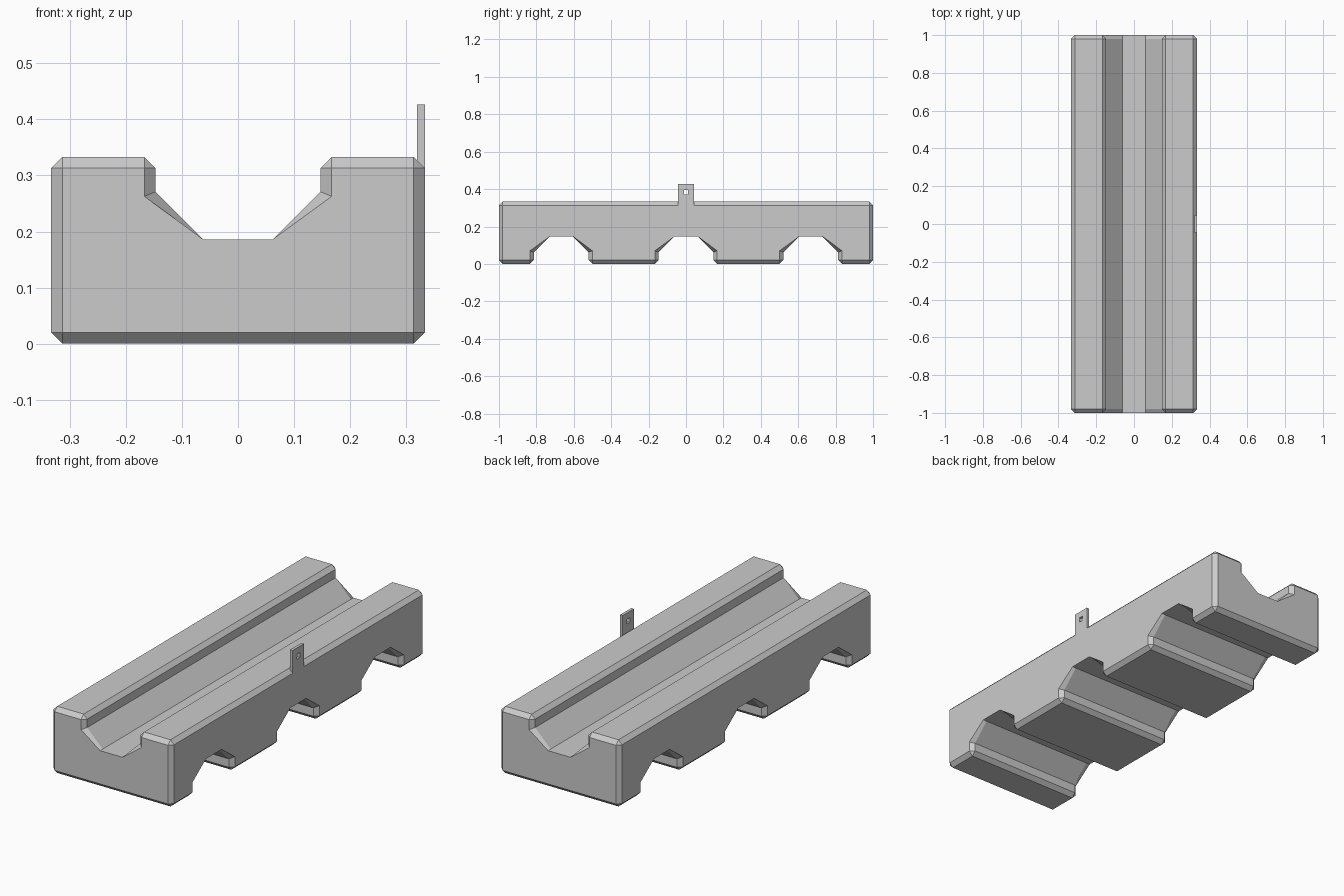
import bpy
import bmesh
from mathutils import Matrix, Vector

if "Cube" in bpy.data.objects:
    bpy.data.objects.remove(bpy.data.objects["Cube"], do_unlink=True)

WIDTH, LENGTH, HEIGHT = 0.666, 2.0, 0.333
DEPTH, CHAMFER = 0.147, 0.02
FLOOR = HEIGHT - DEPTH

grey = bpy.data.materials.new("concrete_grey")
grey.use_nodes = True
grey.diffuse_color = (0.6, 0.6, 0.6, 1)
grey.node_tree.nodes["Principled BSDF"].inputs["Base Color"].default_value = (0.6, 0.6, 0.6, 1)


def add_object(name, bm):
    bmesh.ops.recalc_face_normals(bm, faces=bm.faces)
    mesh = bpy.data.meshes.new(name)
    bm.to_mesh(mesh)
    bm.free()
    mesh.materials.append(grey)
    obj = bpy.data.objects.new(name, mesh)
    bpy.context.collection.objects.link(obj)
    return obj


def add_box(name, size, centre):
    bm = bmesh.new()
    bmesh.ops.create_cube(bm, size=1, matrix=Matrix.Translation(centre) @ Matrix.Diagonal((*size, 1)))
    return add_object(name, bm)


def add_channel_cutter(name, length, matrix):
    """Prism along y: straight walls, then slopes down to a flat floor at z = 0."""
    half = [(0.062, 0), (0.147, 0.085), (0.147, 0.3)]
    profile = half + [(-x, z) for x, z in reversed(half)]
    bm = bmesh.new()
    face = bm.faces.new([bm.verts.new((x, -length / 2, z)) for x, z in profile])
    ext = bmesh.ops.extrude_face_region(bm, geom=[face])["geom"]
    bmesh.ops.translate(bm, vec=(0, length, 0), verts=[v for v in ext if isinstance(v, bmesh.types.BMVert)])
    bm.transform(matrix)
    return add_object(name, bm)


def cut(obj, cutters):
    """Subtract the cutters and keep the result as plain mesh."""
    for cutter in cutters:
        mod = obj.modifiers.new("cut", 'BOOLEAN')
        mod.operation, mod.solver, mod.object = 'DIFFERENCE', 'EXACT', cutter
    graph = bpy.context.evaluated_depsgraph_get()
    mesh = bpy.data.meshes.new_from_object(obj.evaluated_get(graph))
    obj.modifiers.clear()
    obj.data = mesh
    for cutter in cutters:
        bpy.data.objects.remove(cutter, do_unlink=True)


# Block with a channel along the top and three notches across the underside
block = add_box("block", (WIDTH, LENGTH, HEIGHT), (0, 0, HEIGHT / 2))
cutters = [add_channel_cutter("channel_cutter", 3, Matrix.Translation((0, 0, FLOOR)))]
turn = Matrix.Rotation(1.5707963, 4, 'Z') @ Matrix.Rotation(3.1415927, 4, 'Y')
for y in (-0.667, 0, 0.667):
    cutters.append(add_channel_cutter("notch_cutter", 2, Matrix.Translation((0, y, DEPTH)) @ turn))
cut(block, cutters)

# Chamfer every outward edge except the open ends of the channel and notch floors
bm = bmesh.new()
bm.from_mesh(block.data)
bmesh.ops.remove_doubles(bm, verts=bm.verts, dist=0.0005)
bmesh.ops.dissolve_limit(bm, angle_limit=0.02, verts=bm.verts, edges=bm.edges)
bm.normal_update()


def is_floor_end(edge):
    return all(min(abs(v.co.z - FLOOR), abs(v.co.z - DEPTH)) < 0.003 for v in edge.verts)


edges = [e for e in bm.edges
         if len(e.link_faces) == 2 and e.calc_face_angle_signed() > 1.2 and not is_floor_end(e)]
bmesh.ops.bevel(bm, geom=edges, offset=CHAMFER, offset_type='OFFSET', segments=1,
                profile=0.5, affect='EDGES', clamp_overlap=False)
bm.to_mesh(block.data)
bm.free()

# Thin upright tag with a small square hole on the left edge
tag = add_box("edge_tag", (0.014, 0.088, 0.114), (0.326, 0, 0.37))
hole = add_box("hole_cutter", (0.1, 0.024, 0.024), (0.326, 0, 0.383))
cut(tag, [hole])
